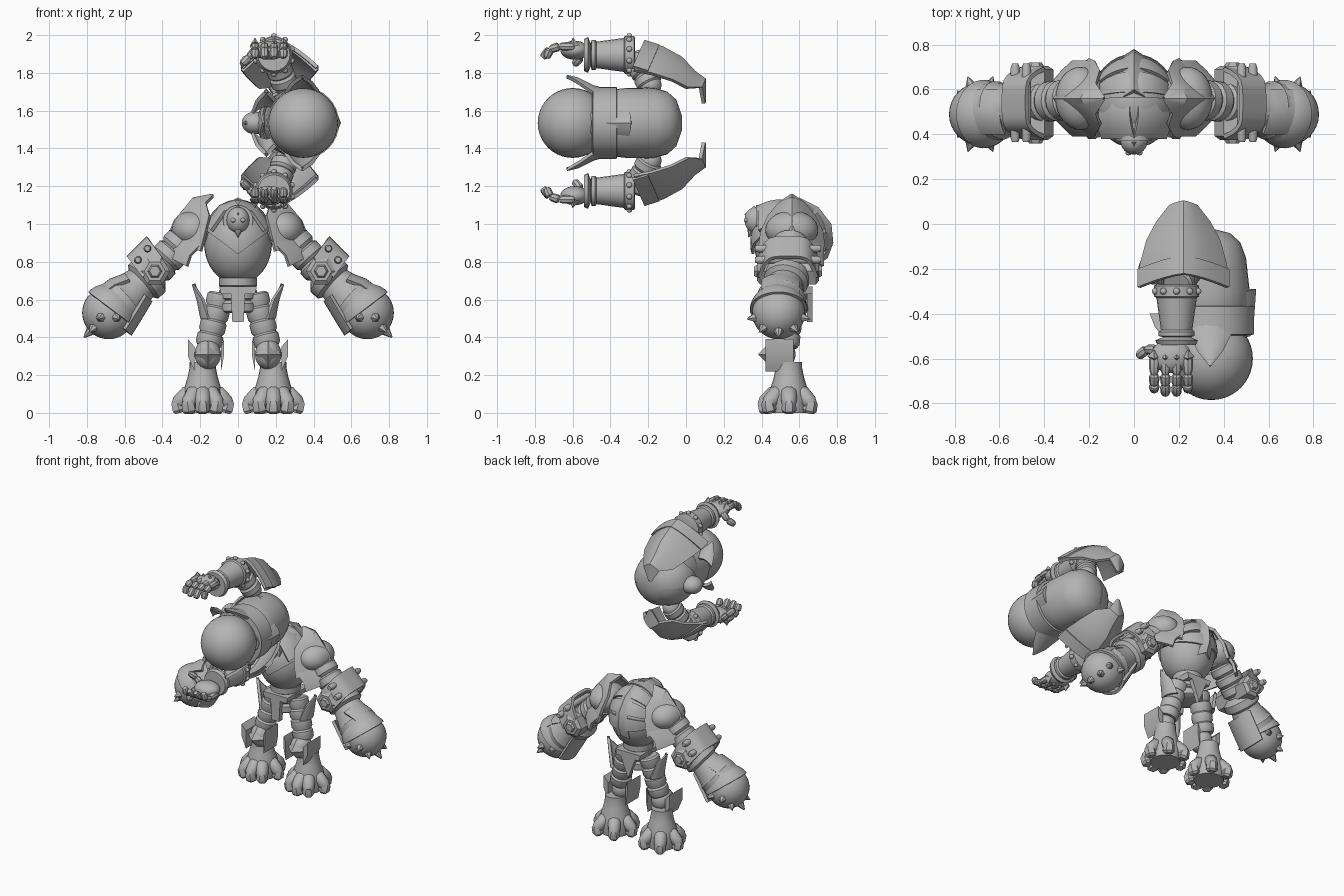
import bpy
import bmesh
from math import sin, cos, pi, radians
from mathutils import Matrix, Vector

cube = bpy.data.objects.get("Cube")
if cube:
    bpy.data.objects.remove(cube, do_unlink=True)

material = bpy.data.materials.new("stone_grey")
material.use_nodes = True
shade = .46
material.diffuse_color = (shade, shade, shade, 1)
principled = material.node_tree.nodes["Principled BSDF"]
principled.inputs["Base Color"].default_value = material.diffuse_color

X, Y, Z = Vector((1, 0, 0)), Vector((0, 1, 0)), Vector((0, 0, 1))
frame = Matrix.Identity(4)
parts = []

# Shared lathe profiles: fraction along the axis, share of the radius
DRUM = [(0, .7), (.05, 1), (.95, 1), (1, .7)]
ROD = [(0, 1), (1, 1)]
CONE = [(0, 1), (1, .05)]
BONE = [(0, .7), (.2, 1), (.8, .9), (1, .6)]


def finish(name, bm, pair):
    """Store the mesh as an object in the current frame, mirrored if it is one of a pair."""
    bmesh.ops.recalc_face_normals(bm, faces=bm.faces)
    mesh = bpy.data.meshes.new(name)
    bm.to_mesh(mesh)
    bm.free()
    mesh.materials.append(material)
    obj = bpy.data.objects.new(name, mesh)
    bpy.context.collection.objects.link(obj)
    obj.matrix_world = frame
    if pair:
        obj.modifiers.new("Mirror", "MIRROR")
    parts.append(obj)


def skin(bm, rows, closed):
    """Join neighbouring rows of vertices with quads."""
    count = len(rows[0])
    for lower, upper in zip(rows, rows[1:]):
        for i in range(count if closed else count - 1):
            j = (i + 1) % count
            bm.faces.new((lower[i], lower[j], upper[j], upper[i]))
    if closed:
        bm.faces.new(rows[0])
        bm.faces.new(rows[-1])


def lathe(name, start, end, radius, profile=DRUM, pair=True, sides=20):
    """Revolve a profile about the line from start to end."""
    start, end = Vector(start), Vector(end)
    turn = (end - start).to_track_quat("Z", "Y")
    bm = bmesh.new()
    rows = []
    for fraction, share in profile:
        centre = start.lerp(end, fraction)
        angles = [2 * pi * i / sides for i in range(sides)]
        rows.append([bm.verts.new(centre + turn @ (X * cos(a) + Y * sin(a)) * share * radius)
                     for a in angles])
    skin(bm, rows, closed=True)
    finish(name, bm, pair)


def spike(name, base, tip, radius, pair=True, sides=8):
    lathe(name, base, tip, radius, CONE, pair, sides)


def banded(name, start, end, radius, count, pair=True):
    """Limb of overlapping armour bands."""
    profile = [((i + fraction) / count, share) for i in range(count)
               for fraction, share in zip((0, .15, .75, .98), (.85, 1, 1, .85))]
    lathe(name, start, end, radius, profile, pair)


def ball(name, centre, radii, pair=True, cuts=(), thick=0):
    """Ellipsoid; each cut normal removes that side, thick makes it a shell."""
    bm = bmesh.new()
    bmesh.ops.create_uvsphere(bm, u_segments=32, v_segments=20, radius=1)
    bmesh.ops.scale(bm, vec=radii, verts=bm.verts)
    for offset, normal in cuts:
        geom = bm.verts[:] + bm.edges[:] + bm.faces[:]
        bmesh.ops.bisect_plane(bm, geom=geom, plane_co=offset, plane_no=normal, clear_outer=True)
    if thick:
        bmesh.ops.solidify(bm, geom=bm.faces[:], thickness=thick)
    bmesh.ops.translate(bm, vec=centre, verts=bm.verts)
    finish(name, bm, pair)


def plate(name, offset, path, width, depth, inward, curve=2, pointed=True, pair=True):
    """Bent plate along a path. A low curve gives a ridge, a high one a box.
    Paired plates spread along y with a path in xz, single ones along x with a path in yz."""
    along, across = (X, Y) if pair else (Y, X)
    fold = (along * inward[0] + Z * inward[1]).normalized()
    steps = [sin(pi * k / 14 - pi / 2) for k in range(15)]
    bm = bmesh.new()
    rows = []
    for i, (a, b) in enumerate(path):
        swell = max(.05, sin(pi / 2 * i / (len(path) - 1))) if pointed else 1
        spine = along * a + across * offset + Z * b
        rows.append([bm.verts.new(spine + swell * (across * width * u + fold * depth * abs(u) ** curve))
                     for u in steps])
    skin(bm, rows, closed=False)
    bmesh.ops.recalc_face_normals(bm, faces=bm.faces)
    bmesh.ops.solidify(bm, geom=bm.faces[:], thickness=.02)
    finish(name, bm, pair)


def slab(name, outline, front, back, pair=False):
    """Flat piece cut to an outline in xz."""
    bm = bmesh.new()
    rows = [[bm.verts.new((x, y, z)) for x, z in outline] for y in (front, back)]
    skin(bm, rows, closed=True)
    finish(name, bm, pair)


def torso_armour(centre, radii, tip, angles):
    """V-shaped breastplate and overlapping bands round the back."""
    nowhere = Vector()
    cuts = [(nowhere, -X), (Y * -.05, Y), (Z * tip, X * .6 - Z * .8)]
    ball("chest_plate", centre, radii, cuts=cuts, thick=.015)
    for angle in angles:
        low, high = radians(angle), radians(angle + 26)
        cuts = [(nowhere, Y * sin(low) - Z * cos(low)), (nowhere, Z * cos(high) - Y * sin(high))]
        ball("back_band", centre, radii, False, cuts, .015)


# Standing figure: torso and head
TORSO = Vector((0, .55, .9))
ball("torso", TORSO, (.18, .19, .22), False)
torso_armour(TORSO, (.19, .21, .23), -.06, range(-10, 90, 32))
plate("spine_ridge", 0, [(.6, 1.14), (.7, 1.09), (.77, 1), (.78, .9), (.75, .82)],
      .05, .04, (-.8, -.6), 1, pointed=False, pair=False)
plate("collar", .5, [(.02, 1.13), (.1, 1.1), (.17, 1)], .12, .04, (-.6, -.8), pointed=False)
HEAD = Vector((0, .37, 1.02))
ball("head", HEAD, (.06, .06, .07), False)
lathe("neck", HEAD + Y * .13, HEAD, .08, ROD, False)
spike("jaw", HEAD, HEAD - Y * .04 - Z * .09, .05, False)
spike("brow", HEAD + Z * .04, HEAD - Y * .06 + Z * .03, .04, False, 4)
ball("eye", HEAD + X * .025 - Y * .05, X * .014 + Y * .014 + Z * .012)

# Standing figure: shoulders and upper arms
SHOULDER, ELBOW = Vector((.24, .56, .97)), Vector((.44, .54, .75))
ball("shoulder", SHOULDER, (.11, .14, .1))
plate("pauldron", .56, [(.14, 1.16), (.24, 1.14), (.28, 1.09), (.34, 1.02), (.38, .92)],
      .18, .19, (-1, -.35), 1.3)
plate("lower_pauldron", .56, [(.3, .98), (.38, .9), (.4, .84)], .17, .14, (-1, -.5), 1.6, pointed=False)
banded("upper_arm", SHOULDER, ELBOW, .09, 4)

# Standing figure: elbows, forearms and fists
FIST = Vector((.685, .49, .53))
for name, reach, radius in (("elbow_axle", .165, .08), ("elbow_hub", .18, .04)):
    lathe(name, ELBOW - Y * reach, ELBOW + Y * reach, radius, sides=6)
lathe("forearm", ELBOW, FIST, .12, [(0, .7), (.1, 1), (.25, 1), (.3, .8), (.6, 1), (.65, 1.1), (1, 1.1)])
plate("elbow_guard", .54, [(.485, .935), (.59, .83)], .16, .14, (-.6, -.8), 5, pointed=False)
for bolt in (Vector((.48, .54, .87)), Vector((.53, .54, .81))):
    lathe("guard_bolt", bolt - Y * .175, bolt + Y * .175, .02)
ball("fist", FIST, (.14, .14, .14))
ball("fist_cover", FIST, (.155, .155, .155), cuts=[(Z * .03, X * .6 - Z * .8)], thick=.02)
plate("wrist_plate", .5, [(.6, .74), (.68, .71), (.77, .64)], .1, .04, (-.6, -.8), pointed=False)
plate("wrist_under_plate", .5, [(.47, .6), (.53, .5), (.58, .42)], .1, .04, (1, 1), pointed=False)
spike("fist_corner_spike", FIST, FIST + (X - Z) * .13, .09)
for side in (-Y, Y):
    for lean in (X - Z, X / 3 - Z / 5, -X / 3 - Z / 5):
        spur = (side + lean).normalized()
        spike("fist_spike", FIST + spur * .12, FIST + spur * .18, .035, sides=6)

# Standing figure: hips and legs
WAIST = Vector((0, .55, .53))
banded("waist", WAIST, WAIST + Z * .2, .1, 3, False)
slab("hip_flap", [(-.04, .66), (.04, .66), (.03, .48), (-.03, .48)], .43, .47)
slab("belt", [(-.1, .67), (.1, .67), (.09, .63), (-.09, .63)], .43, .67)
slab("back_flap", [(-.07, .66), (.07, .66), (0, .48)], .64, .67)
plate("hip_plate", .56, [(.245, .68), (.22, .6), (.2, .5)], .08, .04, (-1, 0))
KNEE = Vector((.16, .5, .31))
banded("thigh", (.09, .56, .63), KNEE + Y * .03 + Z * .04, .07, 4)
ball("knee", KNEE, (.07, .08, .08))
spike("knee_cap", KNEE - Y * .05, KNEE - Y * .115, .07, sides=4)
for inner, outer in ((.09, .075), (.23, .265)):
    slab("shin_wing", [(inner, .22), (outer, .3), (outer, .39), (inner, .35)], .42, .57, True)
SOLE = Vector((.187, .545, 0))
lathe("foot", SOLE, SOLE + Z * .27, .1, [(0, 1), (.25, 1.1), (.45, 1), (.7, .8), (.88, .7), (1, .7)])
for angle in (-125, -90, -55, 0, 60, 120, 180):
    heading = X * cos(radians(angle)) + Y * sin(radians(angle))
    lathe("toe", SOLE + heading * .06 + Z * .12, SOLE + heading * .145 + Z * .04, .045, BONE, sides=10)
    lathe("claw", SOLE + heading * .12, SOLE + heading * .14 + Z * .07, .04, BONE, sides=6)

# Floating figure lies on its side: its up is +y, its face looks to -x
frame = Matrix.Translation(Z * 1.535) @ Matrix((Y, Z, X)).to_4x4()
BELLY = Vector((0, .345, -.6))
ball("lower_body", BELLY, (.185, .185, .185), False)
lathe("body", BELLY + Z * .16, (0, .3, -.025), .185,
      [(0, .8), (.1, .95), (.3, 1), (.65, 1), (.82, .9), (.93, .68), (1, .25)], False, 32)
torso_armour((0, .3, -.21), (.19, .2, .19), -.1, (-24, 8))
plate("back_tabard", 0, [(.545, -.29), (.54, -.36), (.535, -.43), (.52, -.5)],
      .17, .2, (-1, -.25), 1.7, pointed=False, pair=False)
lathe("sash", BELLY + Z * .1, BELLY + Z * .24, .19, pair=False, sides=32)
FACE = Vector((0, .09, -.2))
ball("face", FACE, (.06, .07, .07), False)
spike("chin", FACE, FACE - (Y + Z) * .06, .05, False)
plate("hip_leaf", .34, [(.255, -.63), (.24, -.57), (.2, -.49), (.175, -.4)], .11, .04, (-1, 0))
plate("front_leaf", .15, [(.18, -.52), (.15, -.46), (.1, -.4)], .08, .04, (-1, 0))

# Floating figure: arms
JOINT, CUFF = Vector((.2, .25, -.19)), Vector((.36, .19, -.27))
ball("arm_joint", JOINT, (.06, .06, .06))
banded("inner_arm", JOINT, CUFF, .07, 3)
plate("great_pauldron", .22, [(.11, .105), (.235, .105), (.275, .05), (.35, -.02), (.405, -.12), (.43, -.21)],
      .205, .16, (-.9, -.4), 1.4)
plate("pauldron_rim", .22, [(.415, -.14), (.44, -.22)], .205, .15, (-.9, -.4), 1.4, pointed=False)
lathe("gauntlet", CUFF, CUFF - Z * .27, .1, [(0, .9), (.02, 1), (.2, 1), (.22, .9), (.75, .7), (.78, .8),
                                          (.85, .8), (.87, .6), (.92, .95), (1, .85)])
for k in range(10):
    a = 2 * pi * k / 10
    ball("cuff_stud", CUFF + (X * cos(a) + Y * sin(a)) * .1 - Z * .03, (.015, .015, .015))


def digit(name, joints):
    for near, far in zip(joints, joints[1:]):
        lathe(name, near, far, .024, BONE, sides=8)


# Floating figure: hands
PALM = Vector((.385, .165, -.59))
ball("palm", PALM, (.05, .09, .075))
for k in range(4):
    root = PALM + X * .02 + Y * (k - 1.5) * .05
    tip = root - X * .06 - Z * (.17 if k in (1, 2) else .15)
    spike("knuckle", root, root + X * .045 - Z * .01, .03, sides=4)
    digit("finger_joint", [root, root - Z * .08, root - X * .015 - Z * .13, tip])
web = PALM - Y * .07 + Z * .03
digit("thumb_joint", [web, web - (X + Y) * .04, web - (X + Y) * .075 - Z * .03])

# Smooth shading with crisp edges
bpy.ops.object.select_all(action="DESELECT")
for obj in parts:
    obj.select_set(True)
bpy.context.view_layer.objects.active = parts[0]
bpy.ops.object.shade_smooth_by_angle(angle=radians(35))
